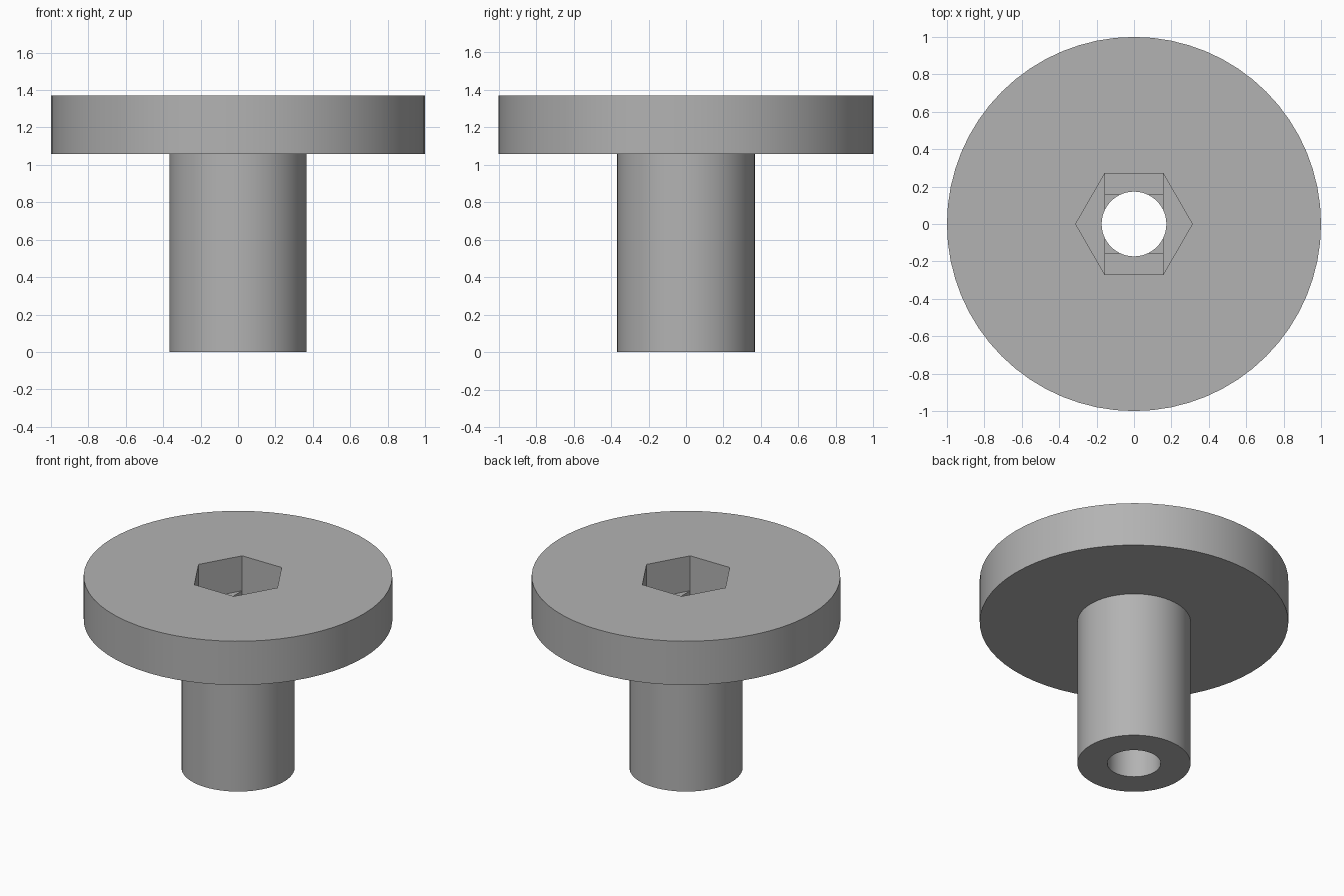
import bpy
import math

cube = bpy.data.objects.get("Cube")
if cube:
    bpy.data.objects.remove(cube, do_unlink=True)

TOP, FLANGE_BOTTOM = 1.37, 1.057
SHAFT_R, HOLE_R, HEX_R = 0.367, 0.173, 0.312
HALF_SIDE = HEX_R / 2
HALF_FLAT = HEX_R * math.cos(math.pi / 6)

grey = bpy.data.materials.new("plain grey")
grey.use_nodes = True
colour = (0.45, 0.45, 0.45, 1)
grey.diffuse_color = colour
grey.node_tree.nodes["Principled BSDF"].inputs["Base Color"].default_value = colour


def prism(name, radius, bottom, top, sides=64):
    """Upright prism with a corner on the x axis."""
    bpy.ops.mesh.primitive_cylinder_add(
        vertices=sides, radius=radius, depth=top - bottom,
        location=(0, 0, (top + bottom) / 2), rotation=(0, 0, math.pi / 2))
    obj = bpy.context.object
    obj.name = name
    return obj


def block(name, half_x, half_y, bottom, top):
    bpy.ops.mesh.primitive_cube_add(size=2, location=(0, 0, (top + bottom) / 2))
    obj = bpy.context.object
    obj.name = name
    obj.scale = (half_x, half_y, (top - bottom) / 2)
    return obj


def combine(target, other, operation):
    """Apply an exact boolean and discard the second solid."""
    bpy.context.view_layer.update()
    mod = target.modifiers.new(other.name, "BOOLEAN")
    mod.operation, mod.solver, mod.object = operation, "EXACT", other
    bpy.context.view_layer.objects.active = target
    bpy.ops.object.modifier_apply(modifier=mod.name)
    bpy.data.objects.remove(other, do_unlink=True)


# Wide flange on a round shaft
body = prism("flanged_bushing", 1, FLANGE_BOTTOM, TOP)
combine(body, prism("shaft", SHAFT_R, 0, FLANGE_BOTTOM + 0.1), "UNION")

# Hexagonal nut pocket with two stepped floors, then the through hole
combine(body, prism("nut_pocket", HEX_R, TOP - 0.25, TOP + 0.1, 6), "DIFFERENCE")
combine(body, block("slot_step", HALF_SIDE, HALF_FLAT, TOP - 0.275, TOP - 0.1), "DIFFERENCE")
combine(body, block("square_step", HALF_SIDE, HALF_SIDE, TOP - 0.3, TOP - 0.1), "DIFFERENCE")
combine(body, prism("through_hole", HOLE_R, -0.1, TOP + 0.1), "DIFFERENCE")

# Smooth round walls, crisp rims
body.data.materials.clear()
body.data.materials.append(grey)
for poly in body.data.polygons:
    poly.material_index = 0
bpy.ops.object.select_all(action="DESELECT")
body.select_set(True)
bpy.context.view_layer.objects.active = body
bpy.ops.object.shade_smooth_by_angle(angle=math.radians(30))
